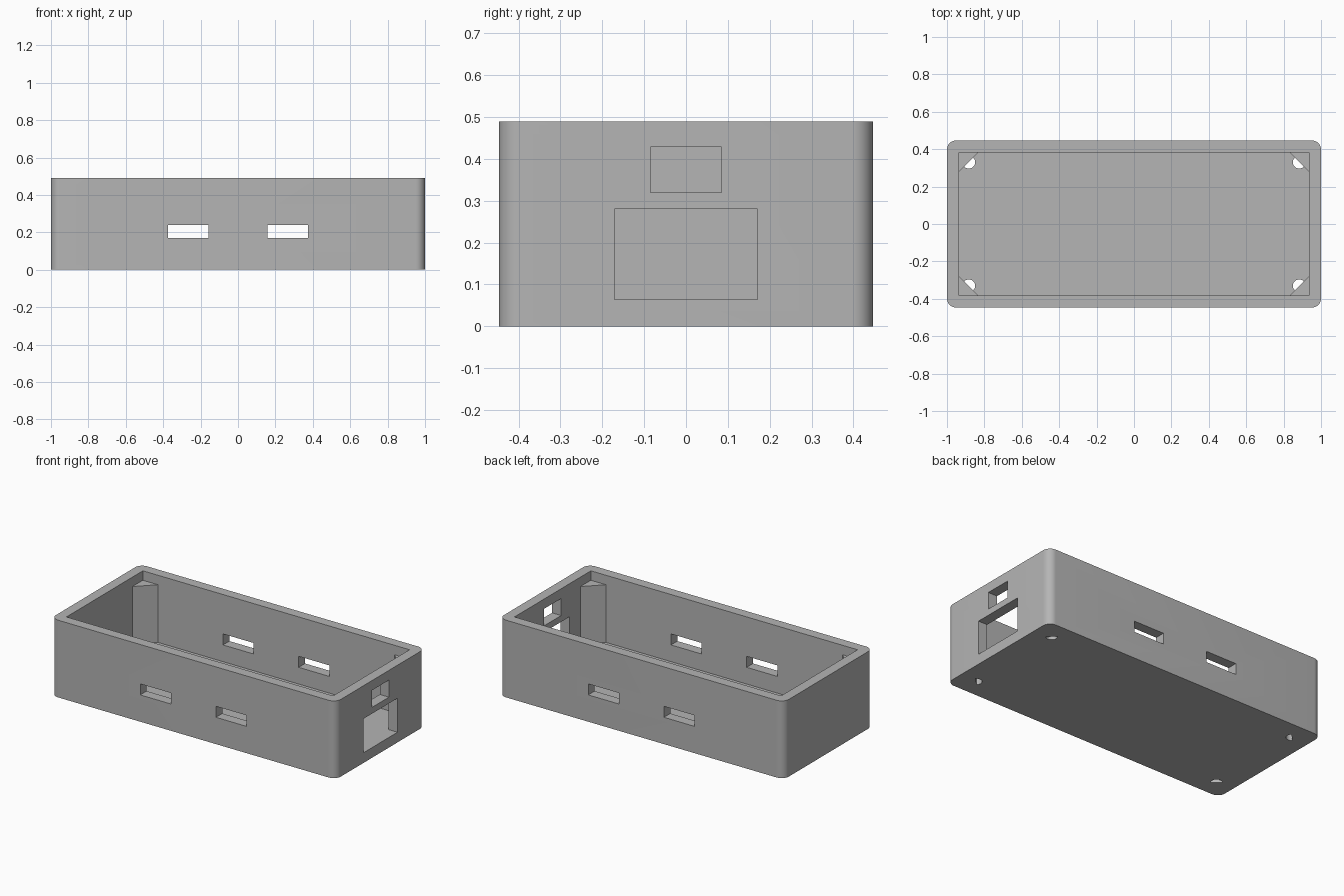
import bpy
import bmesh
from math import cos, sin, pi, radians

if "Cube" in bpy.data.objects:
    bpy.data.objects.remove(bpy.data.objects["Cube"])

HALF_X, HALF_Y, HEIGHT = 1.0, 0.447, 0.49
WALL = 0.064
IN_X, IN_Y = HALF_X - WALL, HALF_Y - WALL
POST_LEG, POST_TOP = 0.105, 0.43
CORNERS = [(1, 1), (-1, 1), (-1, -1), (1, -1)]

grey = bpy.data.materials.new("plain grey")
grey.use_nodes = True
grey.diffuse_color = (0.46, 0.46, 0.46, 1)
grey.node_tree.nodes["Principled BSDF"].inputs["Base Color"].default_value = grey.diffuse_color


def prism(name, profile, z0, z1):
    """Extrude a flat outline from z0 to z1."""
    bm = bmesh.new()
    face = bm.faces.new([bm.verts.new((x, y, z0)) for x, y in profile])
    top = bmesh.ops.extrude_face_region(bm, geom=[face])["geom"]
    verts = [g for g in top if isinstance(g, bmesh.types.BMVert)]
    bmesh.ops.translate(bm, verts=verts, vec=(0, 0, z1 - z0))
    bmesh.ops.recalc_face_normals(bm, faces=bm.faces)
    mesh = bpy.data.meshes.new(name)
    bm.to_mesh(mesh)
    bm.free()
    mesh.materials.append(grey)
    obj = bpy.data.objects.new(name, mesh)
    bpy.context.collection.objects.link(obj)
    return obj


def rect(x0, x1, y0, y1):
    return [(x0, y0), (x1, y0), (x1, y1), (x0, y1)]


def rounded_rect(hx, hy, r, steps=10):
    points = []
    for i, (sx, sy) in enumerate(CORNERS):
        for k in range(steps + 1):
            a = (i + k / steps) * pi / 2
            points.append((sx * (hx - r) + r * cos(a), sy * (hy - r) + r * sin(a)))
    return points


def cut(target, cutter):
    """Subtract the cutter for good and discard it."""
    cutter.hide_render = True
    mod = target.modifiers.new("cut", "BOOLEAN")
    mod.operation = "DIFFERENCE"
    mod.solver = "EXACT"
    mod.object = cutter
    bpy.context.view_layer.objects.active = target
    bpy.ops.object.modifier_apply(modifier=mod.name)
    bpy.data.objects.remove(cutter)


# Open box with rounded vertical corners
case = prism("case", rounded_rect(HALF_X, HALF_Y, 0.05), 0, HEIGHT)
cut(case, prism("cavity", rect(-IN_X, IN_X, -IN_Y, IN_Y), WALL, HEIGHT + 0.1))

# Paired slots through the front and back walls
for x0, x1 in ((-0.373, -0.158), (0.158, 0.373)):
    cut(case, prism("slot", rect(x0, x1, -0.6, 0.6), 0.17, 0.24))

# Small and large ports in one end wall
for half, z0, z1 in ((0.085, 0.32, 0.428), (0.171, WALL + 0.0005, 0.28)):
    cut(case, prism("port", rect(0.85, 1.1, -half, half), z0, z1))

# Half-round floor holes against the inner faces of the corner posts
for sx, sy in CORNERS:
    cx, cy = IN_X - POST_LEG / 2, IN_Y - POST_LEG / 2
    arc = [pi * (0.75 + k / 14) for k in range(15)]
    half_disc = [(sx * (cx + 0.034 * cos(a)), sy * (cy + 0.034 * sin(a))) for a in arc]
    cut(case, prism("hole", half_disc, -0.1, WALL + 0.1))

# Triangular corner posts, slightly sunk into walls and floor
e = 0.01
for sx, sy in CORNERS:
    name = ("back" if sy > 0 else "front") + ("_left" if sx > 0 else "_right") + "_post"
    corner = (sx * (IN_X + e), sy * (IN_Y + e))
    along_x = (sx * (IN_X - POST_LEG - e), sy * (IN_Y + e))
    along_y = (sx * (IN_X + e), sy * (IN_Y - POST_LEG - e))
    prism(name, [corner, along_x, along_y], WALL - e, POST_TOP)

# Smooth rounded corners, crisp edges elsewhere
bpy.ops.object.select_all(action="DESELECT")
case.select_set(True)
bpy.context.view_layer.objects.active = case
bpy.ops.object.shade_smooth_by_angle(angle=radians(30))
